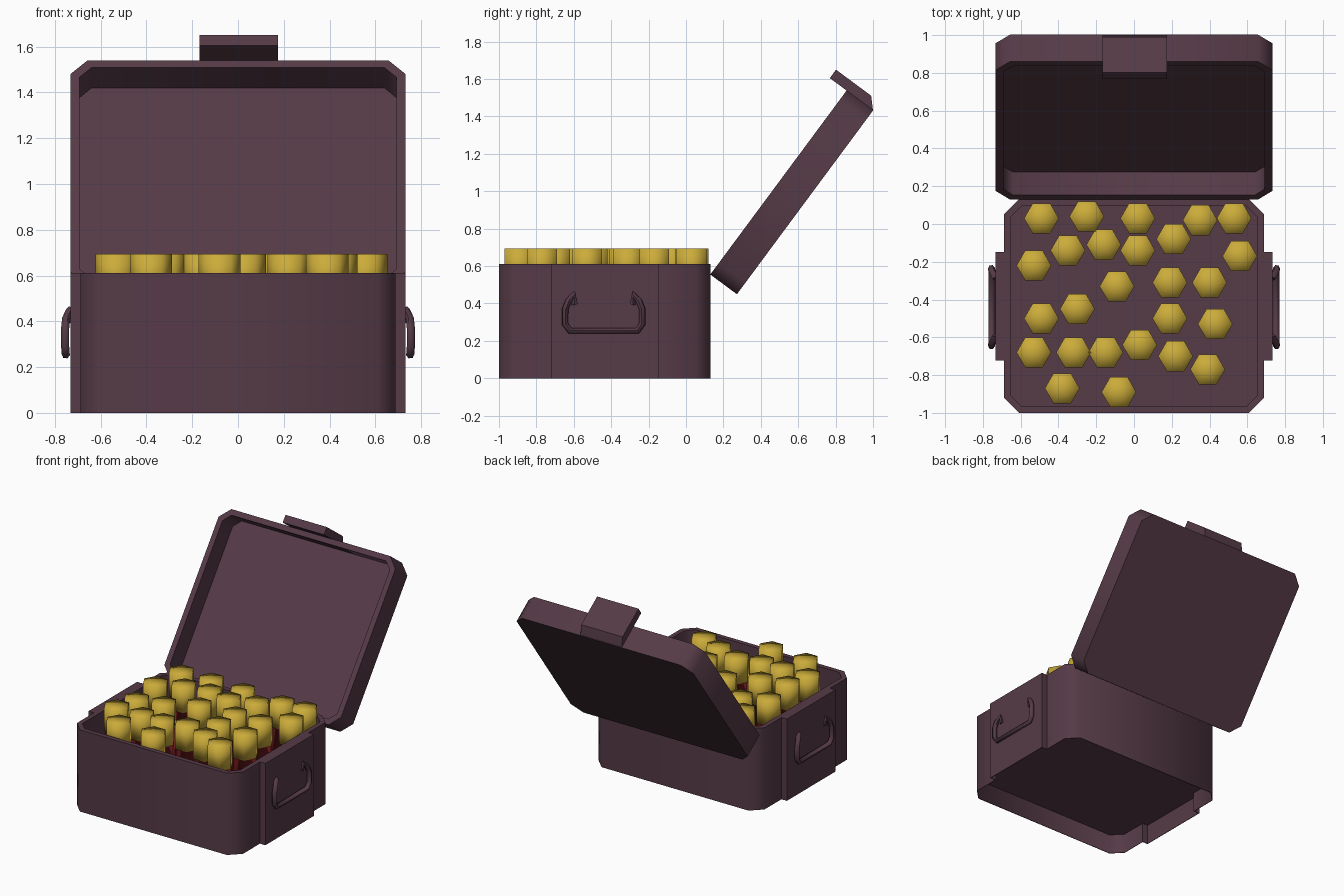
import bpy, bmesh, math
from mathutils import Vector

if "Cube" in bpy.data.objects:
    bpy.data.objects.remove(bpy.data.objects["Cube"])


def material(name, rgb):
    m = bpy.data.materials.new(name)
    m.diffuse_color = (*rgb, 1)
    m.use_nodes = True
    m.node_tree.nodes["Principled BSDF"].inputs["Base Color"].default_value = m.diffuse_color
    return m


PLUM = material("plum_metal", (0.092, 0.043, 0.063))
GOLD = material("brass", (0.60, 0.41, 0.042))
RED = material("shell_red", (0.22, 0.014, 0.017))


def finish(name, bm, mats, angle=50):
    bmesh.ops.remove_doubles(bm, verts=bm.verts, dist=1e-4)
    bmesh.ops.recalc_face_normals(bm, faces=bm.faces)
    me = bpy.data.meshes.new(name)
    bm.to_mesh(me)
    bm.free()
    for m in mats:
        me.materials.append(m)
    me.polygons.foreach_set("use_smooth", [True] * len(me.polygons))
    me.set_sharp_from_angle(angle=math.radians(angle))
    ob = bpy.data.objects.new(name, me)
    bpy.context.collection.objects.link(ob)
    return ob


def loft(loops):
    """Skin a list of equal-length closed loops and cap both ends."""
    bm = bmesh.new()
    rings = [[bm.verts.new(p) for p in lp] for lp in loops]
    n = len(rings[0])
    for a, b in zip(rings, rings[1:]):
        for i in range(n):
            j = (i + 1) % n
            bm.faces.new((a[i], a[j], b[j], b[i]))
    bm.faces.new(rings[0])
    bm.faces.new(rings[-1])
    return bm


# Box: chamfered outline with a raised plate on each side
def box_loop(z, inset=0.0, plate=0.045, c=0.078):
    hx, hy, cy = 0.687 - inset, 0.565 - inset, -0.435
    c -= inset * 0.58
    ph = 0.287 - inset
    half = [(hx - c, -hy), (hx, -hy + c), (hx, -ph), (hx + plate, -ph),
            (hx + plate, ph), (hx, ph), (hx, hy - c), (hx - c, hy)]
    pts = half + [(-x, y) for x, y in reversed(half)]
    return [(x, y + cy, z) for x, y in pts]


finish("box", loft([
    box_loop(0.15, 0.004), box_loop(0, 0.004), box_loop(0), box_loop(0.612),
    box_loop(0.612, 0.035, 0), box_loop(0.17, 0.035, 0)]), [PLUM])

# Lid frame: u runs along the open lid, w through its depth
O = Vector((0, 0.13, 0.555))
U = Vector((0, 0.595, 0.803)).normalized()
W = Vector((0, U.z, -U.y))


def on_lid(x, u, w):
    return O + Vector((x, 0, 0)) + U * u + W * w


def lid_loop(w, inset=0.0, c=0.075):
    hx, a, b = 0.732 - inset, inset, 1.226 - inset
    c -= inset * 0.58
    half = [(hx - c, a), (hx, a + c), (hx, b - c), (hx - c, b)]
    return [on_lid(x, u, w) for x, u in half + [(-x, u) for x, u in reversed(half)]]


finish("lid", loft([lid_loop(0.177), lid_loop(0), lid_loop(0, 0.04),
                    lid_loop(0.15, 0.04)]), [PLUM])

# Latch plate at the free edge of the lid
profile = [(-0.112, 1.224), (-0.112, 1.28), (0.122, 1.28), (0.175, 1.224)]
finish("latch", loft([[on_lid(x, u, w) for w, u in profile]
                      for x in (-0.168, 0.174)]), [PLUM], 30)

# Carry handles: bent tubes on the side plates
half_path = [(0.727, 0.155, 0.395), (0.737, 0.162, 0.448), (0.750, 0.188, 0.415),
             (0.755, 0.206, 0.370), (0.755, 0.206, 0.290), (0.752, 0.180, 0.253)]
for side, label in ((1, "right"), (-1, "left")):
    path = [(side * x, -0.44 - y, z) for x, y, z in half_path]
    path += [(side * x, -0.44 + y, z) for x, y, z in reversed(half_path)]
    cu = bpy.data.curves.new("handle_path", "CURVE")
    cu.dimensions = "3D"
    cu.bevel_depth = 0.018
    cu.bevel_resolution = 1
    cu.use_fill_caps = True
    sp = cu.splines.new("POLY")
    sp.points.add(len(path) - 1)
    for p, co in zip(sp.points, path):
        p.co = (*co, 1)
    tmp = bpy.data.objects.new("handle_tmp", cu)
    bpy.context.collection.objects.link(tmp)
    bpy.context.view_layer.update()
    me = bpy.data.meshes.new_from_object(tmp)
    bpy.data.objects.remove(tmp)
    bm = bmesh.new()
    bm.from_mesh(me)
    finish("handle_" + label, bm, [PLUM], 60)

# Shells: six-sided red tubes with brass caps on top
SPOTS = [(-.49, .03), (-.25, .04), (.02, .03), (.35, .02), (.53, .03), (.21, -.08),
         (-.35, -.14), (-.16, -.11), (.02, -.14), (.56, -.17), (-.53, -.22),
         (-.09, -.33), (.19, -.31), (.40, -.31), (-.49, -.50), (-.30, -.45),
         (.19, -.50), (.43, -.53), (-.53, -.68), (-.32, -.68), (-.15, -.68),
         (.03, -.64), (.22, -.70), (.39, -.77), (-.38, -.87), (-.08, -.89)]


def hexagon(x, y, z, r):
    return [(x + r * math.cos(i * math.pi / 3), y + r * math.sin(i * math.pi / 3), z)
            for i in range(6)]


for i, (x, y) in enumerate(SPOTS):
    bm = loft([hexagon(x, y, 0.171, 0.086), hexagon(x, y, 0.52, 0.086),
               hexagon(x, y, 0.52, 0.092), hexagon(x, y, 0.695, 0.092)])
    for f in bm.faces:
        f.material_index = 1 if f.calc_center_median().z > 0.5 else 0
    top = [f for f in bm.faces if f.calc_center_median().z > 0.69]
    bmesh.ops.poke(bm, faces=top)
    finish(f"shell_{i + 1:02d}", bm, [RED, GOLD], 100)
